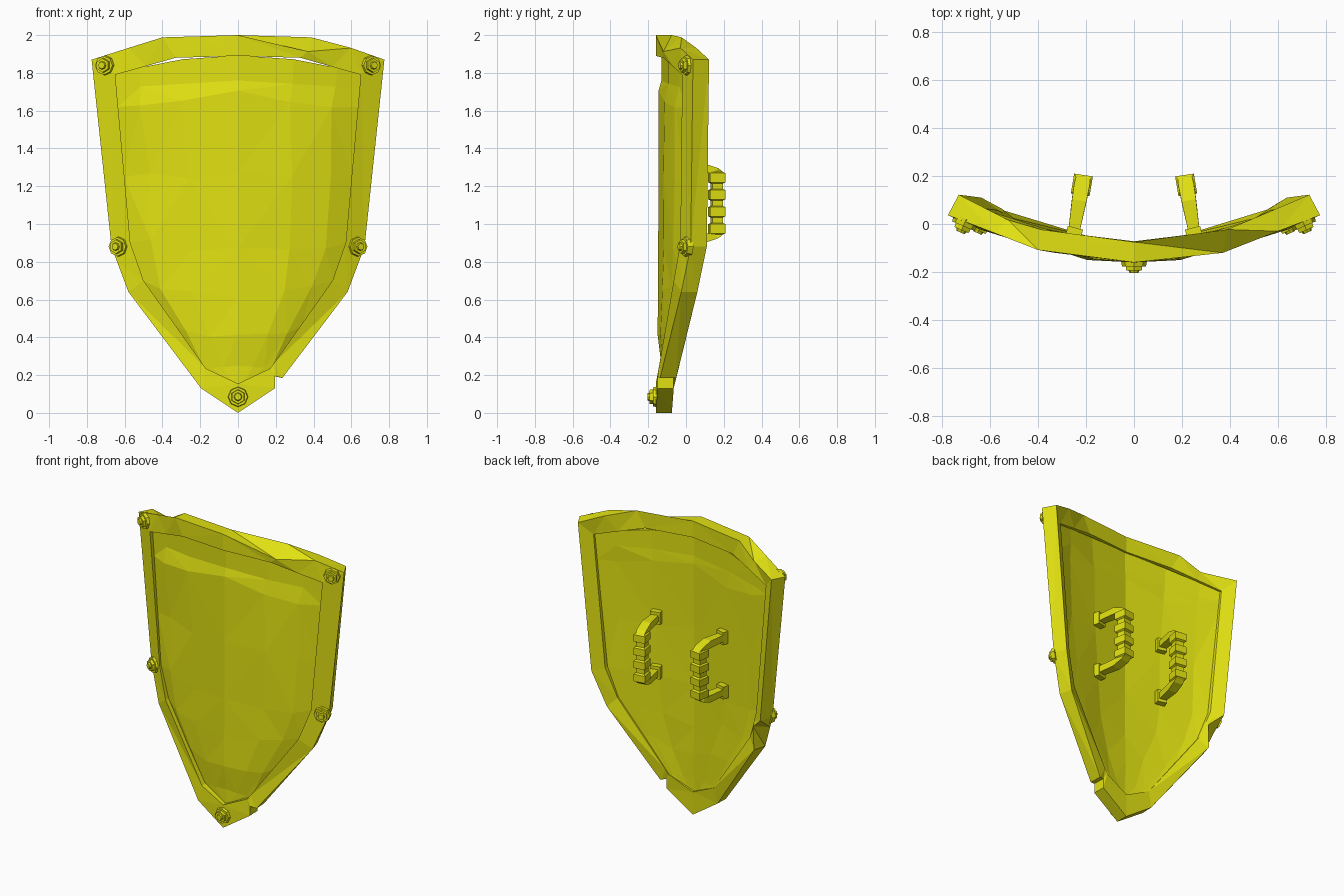
import bpy, bmesh, math, random
from mathutils import Vector, Matrix

if "Cube" in bpy.data.objects:
    bpy.data.objects.remove(bpy.data.objects["Cube"])

random.seed(4)
mat = bpy.data.materials.new("mustard yellow")
mat.diffuse_color = (0.75, 0.75, 0.006, 1)
mat.use_nodes = True
mat.node_tree.nodes["Principled BSDF"].inputs["Base Color"].default_value = mat.diffuse_color


def finish(name, bm):
    bmesh.ops.recalc_face_normals(bm, faces=bm.faces)
    me = bpy.data.meshes.new(name)
    bm.to_mesh(me)
    bm.free()
    ob = bpy.data.objects.new(name, me)
    me.materials.append(mat)
    bpy.context.collection.objects.link(ob)
    return ob


def loft(bm, rings, closed):
    rows = [[bm.verts.new(p) for p in r] for r in rings]
    n = len(rows[0])
    for i in range(len(rows) if closed else len(rows) - 1):
        a, b = rows[i], rows[(i + 1) % len(rows)]
        for j in range(n):
            k = (j + 1) % n
            bm.faces.new((a[j], b[j], b[k], a[k]))
    if not closed:
        bm.faces.new(rows[0])
        bm.faces.new(rows[-1])


# Rim: (outer x, z, front y, inner x, z, front y) from top centre to bottom tip
half = [
    (0, 2.0, -.16, 0, 1.89, -.16),
    (.4, 1.988, -.108, .33, 1.88, -.12),
    (.775, 1.87, .037, .65, 1.79, -.02),
    (.67, .88, .025, .57, .9, -.03),
    (.58, .64, -.025, .5, .7, -.065),
    (.195, .13, -.15, .17, .235, -.145),
    (0, 0, -.16, 0, .155, -.16)]


def section(p, s=1, back=(0, 0, 0), front=(0, 0, 0)):
    xo, zo, yo, xi, zi, yi = p
    fo = Vector((s * xo, yo, zo)) + Vector(front)
    bo = Vector((s * (xo - .075 * xo * xo), yo + .085, zo)) + Vector(back)
    return [fo, Vector((s * xi, yi, zi)), Vector((s * xi, yi + .088, zi)), bo]


right = [section(half[0]),
         section(half[1], front=(-.03, -.012, -.075)),          # top chip
         section((.6, 1.932, -.03, .5, 1.832, -.067)),
         section(half[2]), section(half[3]), section(half[4]),
         section((.235, .185, -.137, .19, .262, -.14)),          # notch
         section((.195, .195, -.15, .176, .243, -.144)),
         section(half[5]), section(half[6])]
left = [section(half[5], -1), section(half[4], -1),
        section((.64, .8, .008, .545, .83, -.043), -1, back=(.06, -.03, 0)),
        section(half[3], -1), section(half[2], -1),
        section((.58, 1.932, -.038, .49, 1.835, -.07), -1, back=(.03, -.03, -.03)),
        section(half[1], -1)]
bm = bmesh.new()
loft(bm, right + left, True)
bmesh.ops.triangulate(bm, faces=bm.faces)
finish("shield_rim", bm)

# Faceted panel: rows of (half width, side z, centre z, edge flag)
rows = [(.655, 1.79, 1.893, 1), (.645, 1.72, 1.76, 1), (.635, 1.62, 1.69, 0),
        (.605, 1.25, 1.25, 0), (.575, .9, .85, 0), (.505, .7, .62, 0),
        (.34, .46, .4, 0), (.175, .235, .25, 1), (.05, .172, .15, 1)]
bm = bmesh.new()
grid = {}
for side in (0, 1):
    for i, (w, zs, zc, edge) in enumerate(rows):
        for j, t in enumerate((-1, -.8, -.45, 0, .45, .8, 1)):
            a = abs(t)
            z = zc + (zs - zc) * a ** (2 if i == 0 else 1)
            flat = -.16 + .14 * (w / .655) ** 1.3 * a ** 1.7
            inside = a < 1 and not edge
            if side == 0:
                y = flat + (.012 if inside else .03)
            else:
                y = flat + .075
            x = t * w
            if inside:
                x += random.uniform(-.02, .02) * (t != 0)
                y += random.uniform(-.005, .005)
                z += random.uniform(-.03, .03)
            grid[side, i, j] = bm.verts.new((x, y, z))
    for i in range(len(rows) - 1):
        for j in range(6):
            bm.faces.new([grid[side, i + u, j + v] for u, v in ((0, 0), (1, 0), (1, 1), (0, 1))])
n = len(rows) - 1
loop = ([(0, j) for j in range(6)] + [(i, 6) for i in range(n)]
        + [(n, j) for j in range(6, 0, -1)] + [(i, 0) for i in range(n, 0, -1)])
for a, b in zip(loop, loop[1:] + loop[:1]):
    bm.faces.new([grid[(0,) + a], grid[(0,) + b], grid[(1,) + b], grid[(1,) + a]])
bmesh.ops.triangulate(bm, faces=bm.faces)
finish("shield_panel", bm)


# Bolts: washer, hex nut and tip stacked along the outward normal
def bolt(name, pos, normal):
    bm = bmesh.new()
    turn = Vector(normal).to_track_quat('Z', 'Y').to_matrix().to_4x4()
    for sides, r1, r2, z0, z1 in ((8, .056, .05, -.015, .016),
                                  (6, .04, .037, .01, .034),
                                  (8, .024, .018, .03, .045)):
        bmesh.ops.create_cone(
            bm, cap_ends=True, segments=sides, radius1=r1, radius2=r2, depth=z1 - z0,
            matrix=Matrix.Translation(pos) @ turn @ Matrix.Translation((0, 0, (z0 + z1) / 2)))
    finish(name, bm)


for s, label in ((-1, "left"), (1, "right")):
    bolt("top_bolt_" + label, (s * .705, .006, 1.84), (s * .4, -.92, 0))
    bolt("side_bolt_" + label, (s * .633, .003, .88), (s * .42, -.91, 0))
bolt("bottom_bolt", (0, -.16, .085), (0, -1, 0))


# Handles: bent bar with ridged grip, leaning to the centre, plus foot pads
def handle(name, s):
    # (y, z, half width in x, half depth, direction angle in the yz plane)
    path = [(-.05, 1.295, .022, .022, 0), (.09, 1.295, .03, .025, -20),
            (.155, 1.26, .034, .026, -65)]
    for zc in (1.245, 1.155, 1.065, .975):
        path += [(.163, zc + d, w, h, -90) for d, w, h in
                 ((.031, .029, .028), (.024, .039, .041), (-.024, .039, .041), (-.031, .029, .028))]
    path += [(.155, .96, .034, .026, -115), (.09, .925, .03, .025, -160),
             (-.05, .925, .022, .022, -180)]
    path[2] = (.15, 1.282, .032, .022, -55)
    path[-3] = (.15, .938, .032, .022, -125)
    rings = []
    for y, z, w, h, ang in path:
        a = math.radians(ang)
        ny, nz = -math.sin(a), math.cos(a)
        ring = []
        for u, v in ((-1, -1), (1, -1), (1, 1), (-1, 1)):
            py = y + v * h * ny
            x = s * (.25 - .17 * (py + .03)) + u * w
            ring.append((x, py + s * u * w * .15, z + v * h * nz))
        rings.append(ring)
    bm = bmesh.new()
    loft(bm, rings, False)
    for z in (1.295, .925):
        bmesh.ops.create_cube(bm, size=1, matrix=Matrix.Translation((s * .25, -.04, z))
                              @ Matrix.Rotation(s * .25, 4, 'Z')
                              @ Matrix.Diagonal((.065, .05, .085, 1)))
    finish(name, bm)


handle("handle_left", -1)
handle("handle_right", 1)
